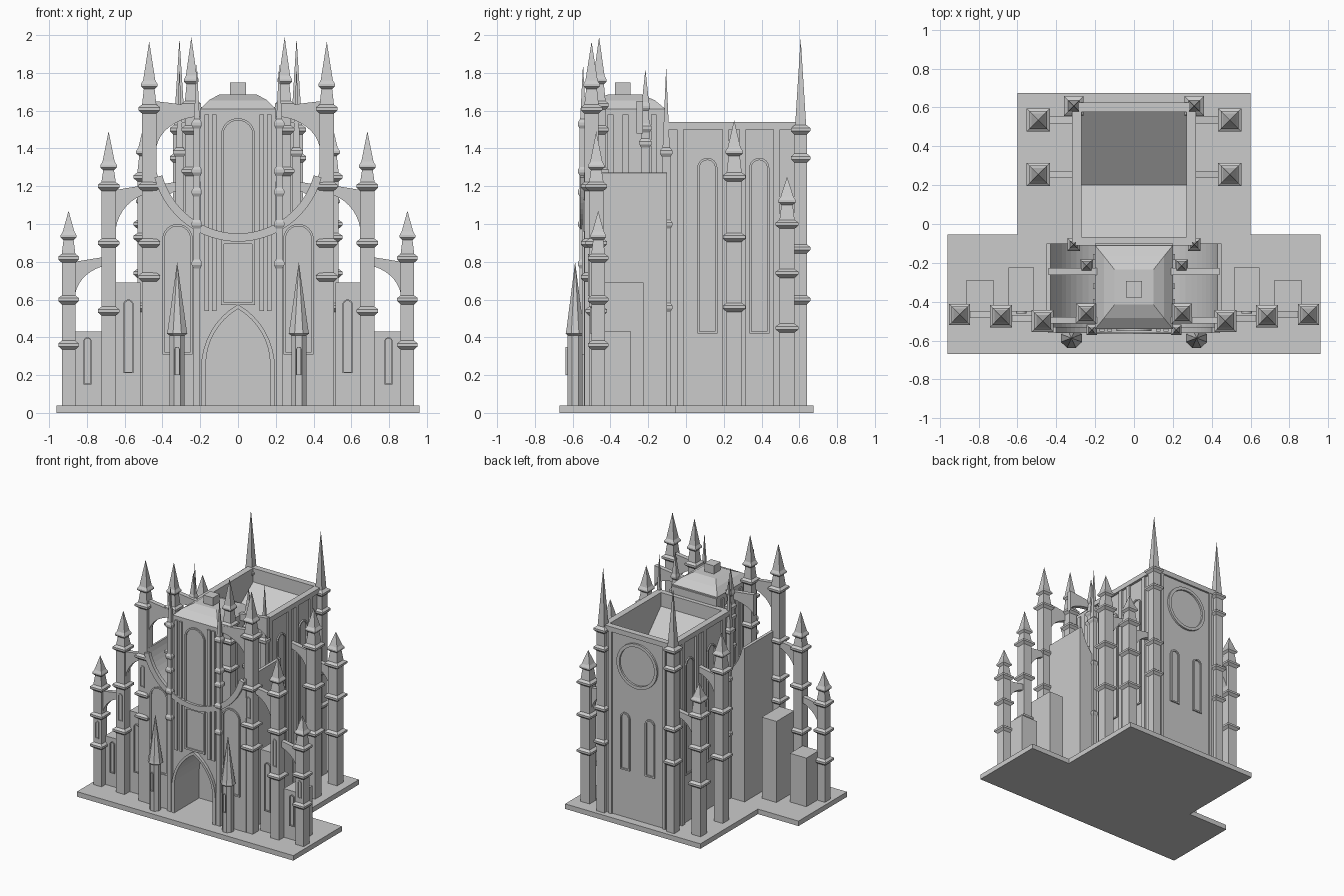
import bpy, bmesh
from math import sin, cos, pi, radians, sqrt
from mathutils import Matrix

cube = bpy.data.objects.get("Cube")
if cube:
    bpy.data.objects.remove(cube)

stone = bpy.data.materials.new("grey_stone")
stone.use_nodes = True
GREY = (0.6, 0.6, 0.6, 1)
stone.diffuse_color = GREY
stone.node_tree.nodes["Principled BSDF"].inputs["Base Color"].default_value = GREY


def finish(name, bm):
    bmesh.ops.recalc_face_normals(bm, faces=bm.faces)
    mesh = bpy.data.meshes.new(name)
    bm.to_mesh(mesh)
    bm.free()
    mesh.materials.append(stone)
    obj = bpy.data.objects.new(name, mesh)
    bpy.context.collection.objects.link(obj)
    return obj


def box(name, x0, x1, y0, y1, z0, z1):
    bm = bmesh.new()
    size = Matrix.Diagonal((x1 - x0, y1 - y0, z1 - z0, 1))
    mid = Matrix.Translation(((x0 + x1) / 2, (y0 + y1) / 2, (z0 + z1) / 2))
    bmesh.ops.create_cube(bm, size=1, matrix=mid @ size)
    return finish(name, bm)


def loft(name, x, y, profile, sides=4):
    """Stack of regular rings (half_x, half_y, z); a zero half width makes a tip."""
    bm, rings = bmesh.new(), []
    k = 1 / cos(pi / sides)
    for hx, hy, z in profile:
        angles = [2 * pi * (i + 0.5) / sides for i in range(sides)]
        rings.append([bm.verts.new((x + hx * k * cos(a), y + hy * k * sin(a), z)) for a in angles])
    for a, b in zip(rings, rings[1:]):
        for i in range(sides):
            j = (i + 1) % sides
            bm.faces.new((a[i], a[j], b[j], b[i]))
    bm.faces.new(rings[0])
    bm.faces.new(rings[-1])
    bmesh.ops.remove_doubles(bm, verts=bm.verts, dist=1e-5)
    return finish(name, bm)


def panel(name, outer, d0, d1, inner=None, turn=0):
    """Outline (u, z) extruded from distance d0 to d1 towards the front, then turned about z."""
    bm = bmesh.new()
    loops = [[[bm.verts.new((u, v, d)) for u, v in pts] for d in (d0, d1)]
             for pts in ([outer, inner] if inner else [outer])]
    n = len(outer)
    for low, high in loops:
        for i in range(n):
            j = (i + 1) % n
            bm.faces.new((low[i], low[j], high[j], high[i]))
    if inner:
        for a, b in zip(loops[0], loops[1]):
            for i in range(n):
                j = (i + 1) % n
                bm.faces.new((a[i], a[j], b[j], b[i]))
    else:
        bm.faces.new(loops[0][0])
        bm.faces.new(loops[0][1])
    bm.transform(Matrix.Rotation(radians(turn), 4, 'Z') @ Matrix.Rotation(pi / 2, 4, 'X'))
    return finish(name, bm)


def arch(w, z0, z1, u=0, pointed=False, n=8):
    """Arch outline from bottom right over the top to bottom left."""
    if pointed:
        right = [(-w + 2 * w * cos(t), z1 - w * sqrt(3) + 2 * w * sin(t))
                 for t in [pi / 3 * i / n for i in range(n + 1)]]
    else:
        right = [(w * cos(t), z1 - w + w * sin(t)) for t in [pi / 2 * i / n for i in range(n + 1)]]
    half = [(w, z0)] + right
    full = half + [(-a, b) for a, b in reversed(half[:-1])]
    return [(u + a, b) for a, b in full]


def window(name, w, z0, z1, u, d, turn=0, t=0.012, pointed=False):
    panel(name, arch(w, z0, z1, u, pointed), d - 0.005, d + 0.01,
          arch(w - t, z0 + t, z1 - t, u, pointed), turn)


def pier(name, x, y, h, rings, tip, eave=None, z0=0.03):
    """Square shaft with flared rings, an optional lantern with eave, and a spire."""
    prof, f = [(h, z0)], 1.5
    for r in rings:
        prof += [(h, r - 0.025), (f * h, r - 0.008), (f * h, r + 0.008), (h, r + 0.022)]
    if eave:
        prof += [(0.75 * h, eave - 0.02), (1.15 * h, eave - 0.006), (1.15 * h, eave + 0.006)]
    prof += [(0.85 * h, (eave or rings[-1]) + 0.025), (0, tip)]
    loft(name, x, y, [(a, a, z) for a, z in prof])


def flyer(name, x_out, x_in, z_spring, z_out, z_in, y, t=0.035):
    """Quarter-arch flying buttress in the x-z plane."""
    crown = z_in - 0.05
    pts = [(x_in + (x_out - x_in) * cos(a), z_spring + (crown - z_spring) * sin(a))
           for a in [pi / 2 * i / 10 for i in range(11)]]
    panel(name, pts + [(x_in, z_in), (x_out, z_out)], -y - t / 2, -y + t / 2)


# Plinth
box("front_plinth", -0.96, 0.96, -0.67, -0.055, 0, 0.04)
box("rear_plinth", -0.6, 0.6, -0.055, 0.675, 0, 0.04)

# Facade block with scooped shoulders, central tower and portal
shoulder = [(0.45, 0.03), (0.45, 1.27)] + [
    (0.44 * sin(a), 1.365 - 0.44 * cos(a)) for a in [radians(78 - 51 * i / 10) for i in range(11)]
] + [(0.2, 1.6)]
left = [(-x, z) for x, z in reversed(shoulder)]
panel("facade_rear", shoulder + left, 0.1, 0.25)
door = arch(0.17, 0.03, 0.55, pointed=True)
panel("facade_front", shoulder + left + door[::-1], 0.25, 0.54)
panel("portal_frame", arch(0.195, 0.04, 0.575, pointed=True), 0.53, 0.565, arch(0.17, 0.04, 0.55, pointed=True))
sweep = [radians(-75 + 150 * i / 32) for i in range(33)]
panel("hanging_arc", [(0.458 * sin(a), 1.365 - 0.458 * cos(a)) for a in sweep]
      + [(0.415 * sin(a), 1.365 - 0.415 * cos(a)) for a in reversed(sweep)], 0.53, 0.56)
window("tower_niche", 0.09, 0.9, 1.56, 0, 0.54)
panel("tower_panel", [(-0.09, 0.57), (0.09, 0.57), (0.09, 0.91), (-0.09, 0.91)], 0.535, 0.55,
      [(-0.075, 0.585), (0.075, 0.585), (0.075, 0.895), (-0.075, 0.895)])

# Tower roof
loft("tower_roof", 0, -0.325, [(0.2, 0.215, 1.59), (0.2, 0.215, 1.61), (0.155, 0.16, 1.655), (0.1, 0.09, 1.685)])
box("roof_cap", -0.042, 0.042, -0.377, -0.293, 1.67, 1.75)

# Nave: valley roof behind parapet walls
panel("nave_core", [(-0.1, 0.03), (0.6, 0.03), (0.6, 1.43), (0.577, 1.43), (0.2, 1.15),
                    (-0.067, 1.43), (-0.1, 1.43)], -0.28, 0.28, turn=90)
box("nave_back_wall", -0.3, 0.3, 0.577, 0.61, 0.03, 1.51)
box("nave_front_wall", -0.3, 0.3, -0.105, -0.067, 0.03, 1.51)
box("back_parapet", -0.32, 0.32, 0.577, 0.625, 1.5, 1.54)
box("front_parapet", -0.32, 0.32, -0.11, -0.067, 1.5, 1.54)

# Rose window and back lancets
circle = [2 * pi * i / 32 for i in range(32)]
panel("rose_window", [(0.18 * cos(a), 1.28 + 0.18 * sin(a)) for a in circle], 0.6, 0.625,
      [(0.155 * cos(a), 1.28 + 0.155 * sin(a)) for a in circle], 180)

for s, side in ((1, "left"), (-1, "right")):
    def span(a, b):
        return tuple(sorted((s * a, s * b)))

    # Nave sides
    box(side + "_nave_wall", *span(0.27, 0.3), -0.1, 0.61, 0.03, 1.51)
    box(side + "_parapet", *span(0.27, 0.32), -0.11, 0.625, 1.5, 1.54)
    for y in (-0.03, 0.21, 0.3, 0.48):
        box(side + "_nave_pilaster", *span(0.29, 0.315), y - 0.018, y + 0.018, 0.03, 1.5)
    for y in (0.113, 0.388):
        window(side + "_nave_window", 0.053, 0.42, 1.35, s * y, 0.3, 90 * s)
    window(side + "_back_lancet", 0.043, 0.42, 0.88, s * 0.11, 0.61, 180)
    box(side + "_back_pilaster", *span(0.225, 0.25), 0.6, 0.622, 0.03, 1.5)

    # Nave piers, corner pinnacles and flying buttresses
    pier(side + "_nave_pier", s * 0.493, 0.255, 0.04, (0.56, 0.93, 1.25), 1.55, 1.38)
    pier(side + "_rear_pier", s * 0.493, 0.535, 0.04, (0.45, 0.74, 1.0), 1.25, 1.12)
    pier(side + "_back_corner", s * 0.31, 0.607, 0.034, (0.6, 0.87, 1.35, 1.5), 1.985)
    pier(side + "_front_corner", s * 0.31, -0.105, 0.022, (0.56, 1.0, 1.38), 1.83)
    flyer(side + "_nave_flyer", s * 0.46, s * 0.29, 0.95, 1.2, 1.23, 0.255)
    flyer(side + "_rear_flyer", s * 0.46, s * 0.29, 0.74, 0.96, 0.99, 0.535)

    # Facade piers stepping outwards
    pier(side + "_inner_pier", s * 0.47, -0.5, 0.038, (0.72, 0.9, 1.2, 1.61), 1.965, 1.735)
    pier(side + "_middle_pier", s * 0.685, -0.475, 0.038, (0.54, 0.9, 1.2), 1.49, 1.305)
    pier(side + "_outer_pier", s * 0.897, -0.465, 0.036, (0.36, 0.6, 0.82), 1.07, 0.935)
    pier(side + "_tower_pier", s * 0.247, -0.46, 0.034, (1.28, 1.5, 1.63), 1.99, 1.76)
    pier(side + "_tower_rear_pinnacle", s * 0.245, -0.215, 0.022, (1.2, 1.43, 1.51), 1.82, 1.62, 0.9)
    pier(side + "_tower_front_pinnacle", s * 0.218, -0.545, 0.018, (0.79, 1.0, 1.17, 1.28, 1.53), 1.85)
    flyer(side + "_outer_flyer", s * 0.865, s * 0.65, 0.6, 0.8, 0.835, -0.465)
    flyer(side + "_middle_flyer", s * 0.65, s * 0.435, 0.94, 1.18, 1.215, -0.485)
    flyer(side + "_tower_flyer", s * 0.435, s * 0.19, 1.38, 1.65, 1.62, -0.495)
    flyer(side + "_tower_rear_flyer", s * 0.44, s * 0.19, 1.48, 1.65, 1.62, -0.245)

    # Stepped buttress blocks between the piers
    box(side + "_low_block", *span(0.72, 0.865), -0.45, -0.29, 0.03, 0.43)
    box(side + "_high_block", *span(0.515, 0.645), -0.45, -0.225, 0.03, 0.69)
    window(side + "_low_window", 0.021, 0.15, 0.4, s * 0.797, 0.45, t=0.006)
    window(side + "_high_window", 0.027, 0.21, 0.6, s * 0.58, 0.45, t=0.007)

    # Facade windows, strips and pier slits
    window(side + "_facade_window", 0.08, 0.31, 1.0, s * 0.32, 0.54)
    window(side + "_inner_slit", 0.018, 0.96, 1.13, s * 0.47, 0.535, t=0.006)
    window(side + "_middle_slit", 0.018, 0.62, 0.84, s * 0.685, 0.51, t=0.006)
    window(side + "_outer_slit", 0.016, 0.42, 0.56, s * 0.897, 0.498, t=0.006)
    for x in (0.125, 0.165):
        box(side + "_tower_strip", *span(x - 0.012, x + 0.012), -0.552, -0.53, 0.54, 1.58)
    for y in (-0.4, -0.32, -0.17):
        box(side + "_tower_side_strip", *span(0.19, 0.21), y - 0.015, y + 0.015, 0.95, 1.58)

    # Portal turrets
    loft(side + "_portal_turret", s * 0.322, -0.587,
         [(0.04, 0.04, 0.03), (0.04, 0.04, 0.41), (0.054, 0.05, 0.42), (0.05, 0.046, 0.44), (0, 0, 0.8)], 8)
    window(side + "_turret_slit", 0.014, 0.2, 0.35, s * 0.322, 0.627, t=0.004)
